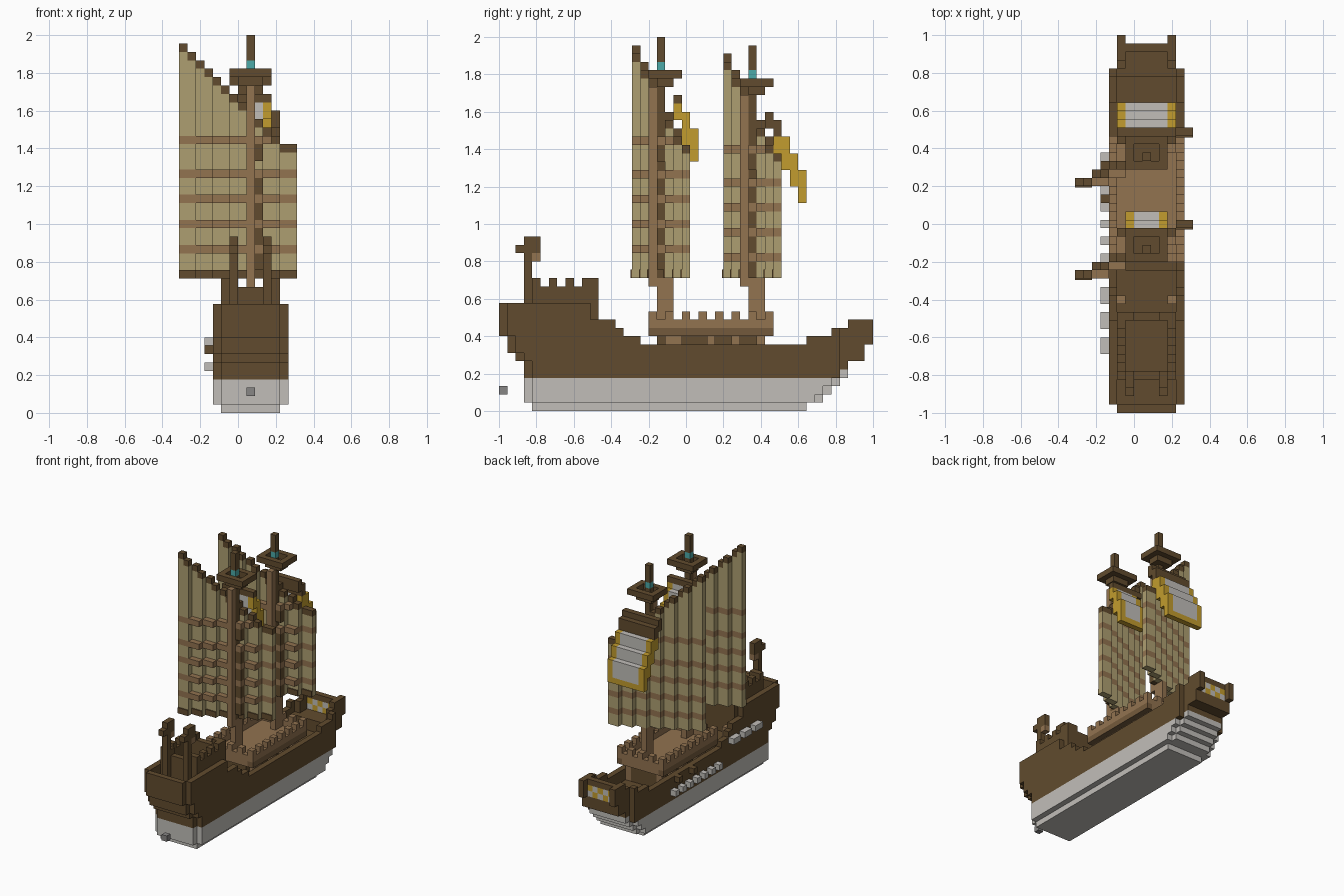
import bpy
from mathutils import Vector

cube = bpy.data.objects.get("Cube")
if cube:
    bpy.data.objects.remove(cube, do_unlink=True)

U = 2 / 45                                  # block size
ORIGIN = Vector((-7 * U, -1, 0))
COLOURS = {
    "dark_wood": (97, 75, 46), "light_wood": (146, 115, 80), "deck_trim": (116, 90, 60),
    "sail_cloth": (174, 159, 113), "pale_stone": (193, 190, 185), "gold": (194, 156, 46),
    "teal": (76, 170, 168), "iron_grey": (135, 134, 133),
}


def linear(c):
    c /= 255
    return ((c + 0.055) / 1.055) ** 2.4 if c > 0.04 else c / 12.92


def make_material(name, rgb):
    m = bpy.data.materials.new(name)
    m.use_nodes = True
    col = [linear(c) for c in rgb] + [1]
    m.diffuse_color = col
    m.node_tree.nodes["Principled BSDF"].inputs["Base Color"].default_value = col
    return m


MATS = {n: make_material(n, c) for n, c in COLOURS.items()}
SLOT = {n: s for s, n in enumerate(COLOURS)}
cells = {}                                  # (i, j, k) -> (part, colour)


def fill(part, colour, xs, ys, zs):
    """Fill a box of blocks; each argument is an index or a (start, end) pair."""
    rng = [range(*a) if isinstance(a, tuple) else range(a, a + 1) for a in (xs, ys, zs)]
    for i in rng[0]:
        for j in rng[1]:
            for k in rng[2]:
                cells[i, j, k] = (part, colour)


# Hull: layer lengths, sheer line and hollow decks
LAYERS = [(4, 37), (3, 39), (3, 40), (3, 41), (3, 42), (3, 42), (2, 44), (1, 44),
          (1, 45), (0, 45), (0, 45), (0, 12), (0, 12)]
STEPS = [(12, 13), (14, 11), (15, 10), (17, 9), (37, 8), (40, 9), (42, 10), (45, 11)]


def deck_height(j):
    return 11 if j < 12 else 8 if j < 17 or j >= 40 else 6


for k, (a, b) in enumerate(LAYERS):
    for j in range(a, b):
        if k >= next(top for end, top in STEPS if j < end):
            continue
        narrow = k == 0 or j == a or j >= min(41, b - 1)
        lo, hi = (5, 11) if narrow else (4, 12)
        white = k < 4 or (k == 4 and j == 41)
        for i in range(lo, hi + 1):
            rim = i in (lo, hi) or j in (a, 43)
            if j == 44 and i not in (lo, hi):
                continue
            if k < deck_height(j) or rim:
                fill("hull", "pale_stone" if white else "dark_wood", i, j, k)

# Windows in the transom
for i in range(6, 11):
    for k in (8, 9):
        fill("transom_window", "gold" if (i + k) % 2 else "pale_stone", i, 43, k)

# Rudder pin, gun ports and side windows
fill("rudder_pin", "iron_grey", 8, 0, 2)
for j in range(18, 32, 2):
    fill("gun_ports", "pale_stone", 3, j, 5)
for j in (25, 29):
    fill("gun_port_shutters", "dark_wood", 3, j, 7)
for j in (7, 10, 13):
    fill("side_windows", "pale_stone", 3, (j, j + 2), 8)

# Castle with battlements and lantern posts
for j in range(4, 12):
    for i in range(5, 12):
        if i in (5, 11) or j in (4, 11):
            fill("castle", "dark_wood", i, j, (11, 15))
            if (j % 2 == 0 and i in (5, 11)) or (j in (4, 11) and i in (5, 6, 10, 11)):
                fill("castle", "dark_wood", i, j, 15)
for i in (6, 10):
    fill("lantern_posts", "dark_wood", i, 3, (11, 21))
    fill("lantern_posts", "dark_wood", i, 4, (19, 21))
    fill("lantern_posts", "dark_wood", i, 2, 19)
    fill("lantern_posts", "light_wood", i, 4, 18)
for i in (5, 11):
    fill("stair_posts", "light_wood", i, 13, (8, 10))

# Mid cabin, raised deck and railing
fill("cabin", "dark_wood", (6, 11), (19, 32), (6, 9))
for j in (20, 21, 25, 28, 31):
    for i in (5, 11):
        fill("cabin_posts", "light_wood", i, j, (6, 9))
fill("raised_deck", "deck_trim", (4, 13), (18, 33), 9)
fill("raised_deck", "light_wood", (5, 12), (18, 33), 9)
for i in range(4, 13):
    for j in range(18, 33):
        if i in (4, 12) or j in (18, 32):
            if i in (4, 12):
                fill("raised_deck", "deck_trim", i, j, 9)
            fill("railing", "light_wood", i, j, 10)
            if (i in (4, 12) and j % 2 == 0) or (j in (18, 32) and i % 2 == 0):
                fill("railing", "light_wood", i, j, 11)

plates = []                                 # thin hems under the sails


def rig(name, dy, dz):
    """Mast, lookout and slanted battened sail."""
    m, s = name + "_mast", name + "_sail"
    battens = [k + dz for k in (19, 22, 25, 28, 32)]
    # Sail, with a dark cap following the sloping top
    for i in range(14):
        j = 16 + i // 2 + dy
        top = max(44 - i, 32) + dz
        for k in range(16, top):
            colour = "dark_wood" if k == top - 1 else "light_wood" if k in battens else "sail_cloth"
            fill(s, colour, i, j, k)
        plates.append((name + "_sail_hem", i, j))
        for k in battens:
            if 2 <= i <= 11 and k < top - 1:
                fill(name + "_battens", "light_wood", i, j - 1, k)
    # Mast with dark climbing blocks
    fill(m, "light_wood", 8, (19 + dy, 21 + dy), (10, 16))
    fill(m, "light_wood", 8, 18 + dy, (15, 39 + dz))
    fill(m, "dark_wood", 8, 19 + dy, (16, 45 + dz))
    for k in battens:
        fill(m, "dark_wood", 9, 19 + dy, (k - 2, k))
    fill(m, "teal", 8, 19 + dy, 41 + dz)
    # Lookout
    fill(name + "_lookout", "dark_wood", (7, 10), (19 + dy, 21 + dy), 39 + dz)
    for i in range(6, 11):
        for j in range(18, 22):
            if i in (6, 10) or j in (18, 21):
                fill(name + "_lookout", "dark_wood", i, j + dy, 40 + dz)


rig("front", 0, 0)
rig("rear", 11, -1)


def banner(part, lo, hi, rows, bottom):
    """Sloping panel with gold edges: rows of (j, first k, last k + 1)."""
    for j, k0, k1 in rows:
        for i in range(lo, hi + 1):
            edge = i in (lo, hi)
            for k in range(k0, k1):
                fill(part, "gold" if edge or k == bottom else "pale_stone", i, j, k)


banner("front_banner", 6, 10, [(21, 35, 37), (22, 32, 36), (23, 30, 34)], 30)
fill("front_banner_beam", "dark_wood", (5, 11), 21, 37)
banner("rear_banner", 5, 11, [(33, 31, 33), (34, 29, 33), (35, 27, 31), (36, 25, 29)], 25)
fill("rear_banner_beam", "dark_wood", (5, 12), 32, (34, 36))
fill("rear_banner_beam", "dark_wood", (5, 12), 33, (33, 35))


# Turn the blocks into one mesh per part, with only the outer faces
def face_corners(cell, axis, side):
    u, v = (axis + 1) % 3, (axis + 2) % 3
    quad = [(0, 0), (1, 0), (1, 1), (0, 1)]
    for a, b in (quad if side else reversed(quad)):
        p = list(cell)
        p[axis] += side
        p[u] += a
        p[v] += b
        yield tuple(p)


def build(part, members):
    verts, faces, slots = {}, [], []
    for cell in members:
        for axis in range(3):
            for side in (0, 1):
                near = list(cell)
                near[axis] += 2 * side - 1
                if tuple(near) in cells:
                    continue
                faces.append([verts.setdefault(p, len(verts))
                              for p in face_corners(cell, axis, side)])
                slots.append(SLOT[cells[cell][1]])
    if not faces:
        return
    used = sorted(set(slots))
    mesh = bpy.data.meshes.new(part)
    mesh.from_pydata([ORIGIN + Vector(p) * U for p in verts], [], faces)
    names = list(COLOURS)
    for s in used:
        mesh.materials.append(MATS[names[s]])
    for poly, s in zip(mesh.polygons, slots):
        poly.material_index = used.index(s)
    bpy.context.collection.objects.link(bpy.data.objects.new(part, mesh))


parts = {}
for cell, (part, colour) in cells.items():
    parts.setdefault(part, []).append(cell)
for part, members in parts.items():
    build(part, members)

# Dark hems on the front of the sail feet
for part, i, j in plates:
    bpy.ops.mesh.primitive_cube_add(size=1, location=ORIGIN + Vector((i + 0.5, j - 0.09, 16.5)) * U)
    hem = bpy.context.object
    hem.name = part
    hem.scale = (U, 0.18 * U, U)
    hem.data.materials.append(MATS["dark_wood"])
